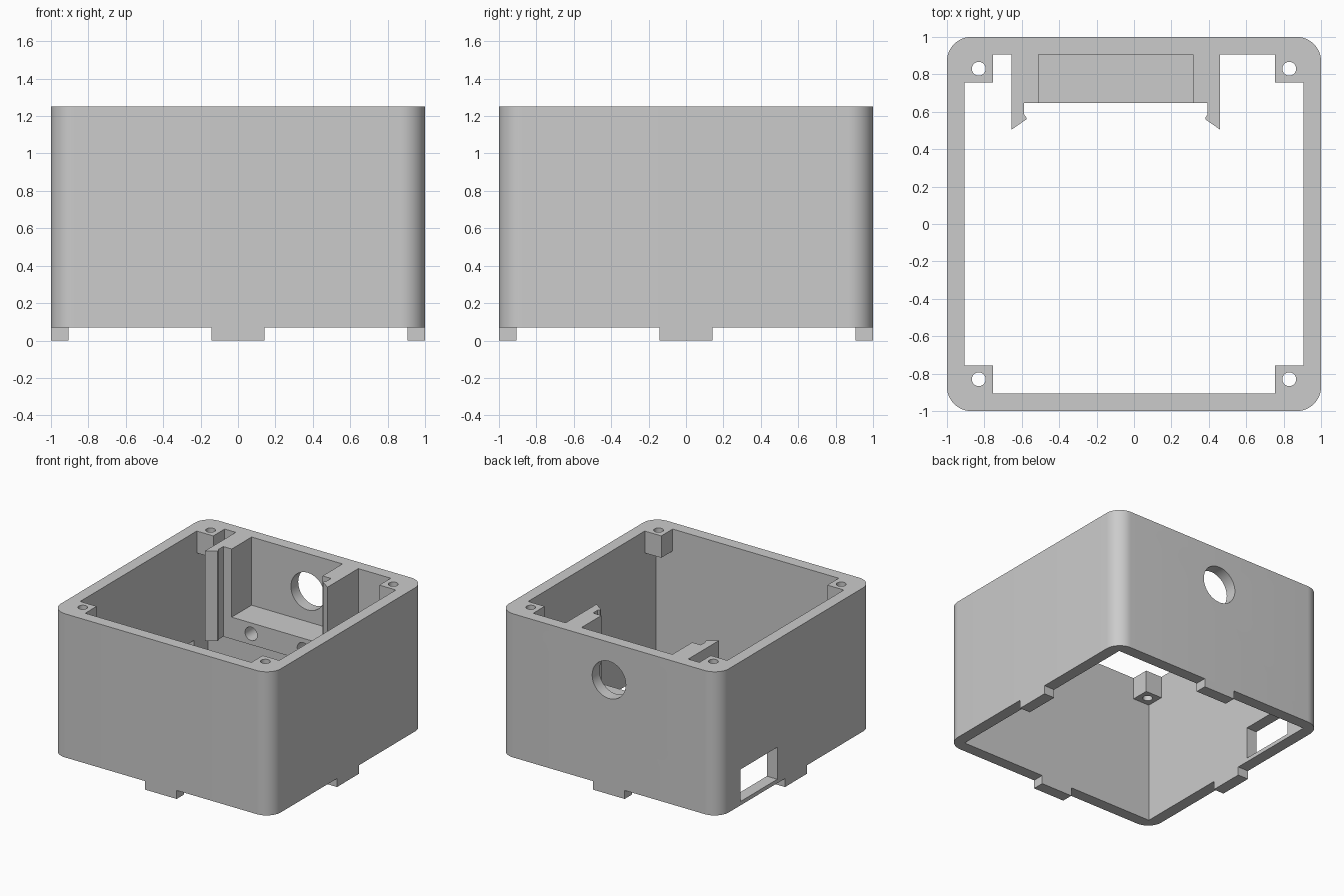
import bpy
import bmesh
from math import pi, cos, sin, radians
from mathutils import Matrix

cube = bpy.data.objects.get("Cube")
if cube:
    bpy.data.objects.remove(cube, do_unlink=True)

grey = bpy.data.materials.new("matte_grey")
grey.use_nodes = True
COLOR = (0.6, 0.6, 0.6, 1)
grey.diffuse_color = COLOR
grey.node_tree.nodes["Principled BSDF"].inputs["Base Color"].default_value = COLOR

TOP, BASE = 1.25, 0.07      # rim and lower edge of the walls
INNER = 0.905               # inner face of the walls
CLIP_X = -0.097             # centre line of the clip bracket
CLIP_BASE, SHELF = 0.51, 0.69


def link(name, bm):
    bmesh.ops.recalc_face_normals(bm, faces=bm.faces)
    mesh = bpy.data.meshes.new(name)
    bm.to_mesh(mesh)
    bm.free()
    obj = bpy.data.objects.new(name, mesh)
    bpy.context.collection.objects.link(obj)
    mesh.materials.append(grey)
    return obj


def prism(name, points, z0, z1):
    """Extrude a flat outline upward from z0 to z1."""
    bm = bmesh.new()
    face = bm.faces.new([bm.verts.new((x, y, z0)) for x, y in points])
    top = bmesh.ops.extrude_face_region(bm, geom=[face])["geom"]
    verts = [v for v in top if isinstance(v, bmesh.types.BMVert)]
    bmesh.ops.translate(bm, verts=verts, vec=(0, 0, z1 - z0))
    return link(name, bm)


def box(name, x0, x1, y0, y1, z0, z1):
    return prism(name, [(x0, y0), (x1, y0), (x1, y1), (x0, y1)], z0, z1)


def cylinder(name, center, radius, depth, along_y=False):
    bm = bmesh.new()
    turn = Matrix.Rotation(pi / 2 if along_y else 0, 4, "X")
    bmesh.ops.create_cone(bm, cap_ends=True, segments=40, radius1=radius,
                          radius2=radius, depth=depth,
                          matrix=Matrix.Translation(center) @ turn)
    return link(name, bm)


def activate(obj):
    bpy.ops.object.select_all(action="DESELECT")
    obj.select_set(True)
    bpy.context.view_layer.objects.active = obj


def cut(target, cutter):
    cutter.hide_render = True
    mod = target.modifiers.new("cut", "BOOLEAN")
    mod.operation = "DIFFERENCE"
    mod.solver = "EXACT"
    mod.object = cutter
    activate(target)
    bpy.ops.object.modifier_apply(modifier=mod.name)
    bpy.data.objects.remove(cutter, do_unlink=True)


def smooth(obj):
    activate(obj)
    bpy.ops.object.shade_smooth_by_angle(angle=radians(30))


def rounded_square(half, r, steps=12):
    points = []
    for quarter, (sx, sy) in enumerate([(1, 1), (-1, 1), (-1, -1), (1, -1)]):
        for i in range(steps + 1):
            a = (quarter + i / steps) * pi / 2
            points.append((sx * (half - r) + r * cos(a), sy * (half - r) + r * sin(a)))
    return points


# Open wall shell with a round port in the back and a window in one side
shell = prism("wall_shell", rounded_square(1, 0.13), BASE, TOP)
cut(shell, box("cavity_cutter", -INNER, INNER, -INNER, INNER, -1, 2))
cut(shell, cylinder("port_cutter", (0, 1, 0.94), 0.153, 0.5, along_y=True))
cut(shell, box("window_cutter", -1.2, -0.8, 0.243, 0.722, 0.102, 0.365))
smooth(shell)

# Locking tabs under the middle of each wall
for side, s in (("front", -1), ("back", 1)):
    y0, y1 = sorted((s * INNER, s))
    box(side + "_tab", -0.143, 0.143, y0, y1, 0, BASE)
for side, s in (("right", -1), ("left", 1)):
    x0, x1 = sorted((s * INNER, s))
    box(side + "_tab", x0, x1, -0.143, 0.143, 0, BASE)

# Screw posts in the upper corners
for sx, side in ((-1, "right"), (1, "left")):
    for sy, end in ((-1, "front"), (1, "back")):
        x0, x1 = sorted((sx * 0.755, sx * INNER))
        y0, y1 = sorted((sy * 0.757, sy * INNER))
        post = box(f"{end}_{side}_screw_post", x0, x1, y0, y1, TOP - 0.18, TOP)
        cut(post, cylinder("screw_cutter", (sx * 0.83, sy * 0.83, TOP), 0.037, 1))
        smooth(post)

# Hooked clip arms either side of the port
ARM = [(0.557, INNER), (0.557, 0.505), (0.479, 0.559), (0.479, 0.57),
       (0.49, 0.585), (0.49, 0.647), (0.413, 0.647), (0.413, INNER)]
for side, s in (("right", -1), ("left", 1)):
    prism(side + "_clip_arm", [(CLIP_X + s * x, y) for x, y in ARM], CLIP_BASE, TOP)

# Shelf between the arms with two fixing holes
shelf = box("clip_shelf", CLIP_X - 0.413, CLIP_X + 0.413, 0.647, INNER, CLIP_BASE, SHELF)
for s in (-1, 1):
    cut(shelf, cylinder("fixing_cutter", (CLIP_X + s * 0.237, 0.7, 0.6), 0.055, 0.35, along_y=True))
smooth(shelf)
